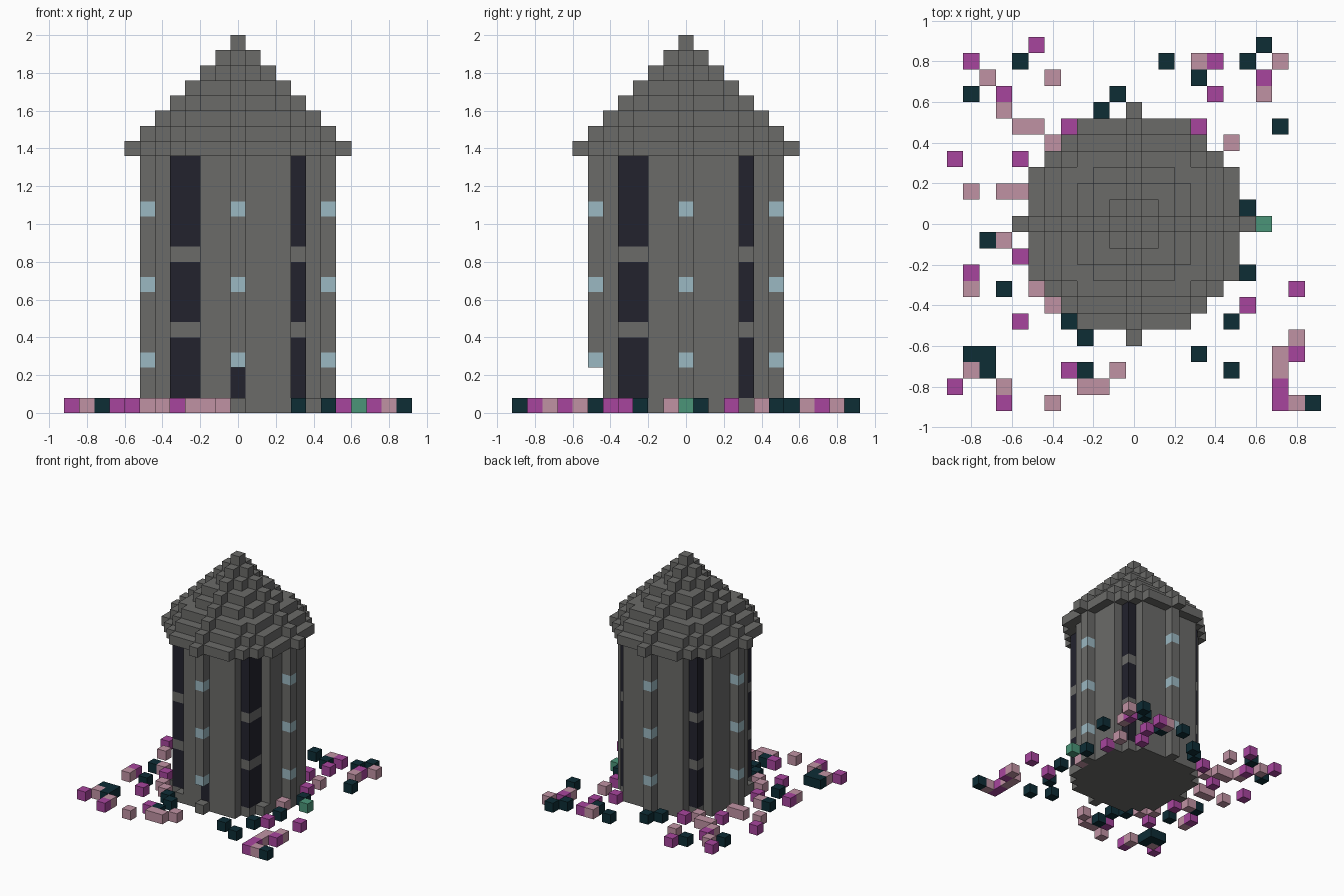
import bpy
import bmesh
from mathutils import Vector

if "Cube" in bpy.data.objects:
    bpy.data.objects.remove(bpy.data.objects["Cube"], do_unlink=True)

UNIT = 0.08  # edge of one block


def make_material(name, rgb):
    material = bpy.data.materials.new(name)
    material.use_nodes = True
    color = (*rgb, 1)
    material.diffuse_color = color
    shader = material.node_tree.nodes["Principled BSDF"]
    shader.inputs["Base Color"].default_value = color
    shader.inputs["Roughness"].default_value = 0.9
    return material


def disc(radius, layer):
    """All block cells of a round slab."""
    span = range(-radius, radius + 1)
    return {(i, j, layer) for i in span for j in span
            if i * i + j * j <= radius * radius}


def column(spots, layers):
    return {(i, j, k) for i, j in spots for k in layers}


def build_blocks(name, cells, occupied, material):
    """One mesh holding only the outer faces of the given block cells."""
    bm = bmesh.new()
    corners = {}

    def corner(point):
        key = tuple(round(c * 2) for c in point)
        if key not in corners:
            corners[key] = bm.verts.new(point * UNIT)
        return corners[key]

    for cell in sorted(cells):
        center = Vector(cell) + Vector((0, 0, 0.5))
        for axis in range(3):
            for sign in (-1, 1):
                normal = Vector((0, 0, 0))
                normal[axis] = sign
                neighbor = tuple(int(a + b) for a, b in zip(cell, normal))
                if neighbor in occupied:
                    continue
                u = Vector((0, 0, 0))
                u[(axis + 1) % 3] = 0.5
                v = normal.cross(u)
                middle = center + normal / 2
                bm.faces.new([corner(middle + s * u + t * v)
                              for s, t in ((-1, -1), (1, -1), (1, 1), (-1, 1))])
    mesh = bpy.data.meshes.new(name)
    bm.to_mesh(mesh)
    bm.free()
    mesh.materials.append(material)
    obj = bpy.data.objects.new(name, mesh)
    bpy.context.collection.objects.link(obj)


stone = make_material("grey stone", (0.145, 0.145, 0.14))
shadow = make_material("dark slate", (0.016, 0.016, 0.026))
glass = make_material("pale blue glass", (0.33, 0.48, 0.54))
magenta = make_material("magenta", (0.39, 0.06, 0.34))
pink = make_material("dusty pink", (0.53, 0.29, 0.37))
teal = make_material("deep teal", (0.004, 0.026, 0.036))
green = make_material("sea green", (0.07, 0.3, 0.19))

WALL_TOP = 17
parts = {}

# Round tower shaft with recessed corner strips
walls = set().union(*(disc(6, k) for k in range(WALL_TOP)))
walls -= column([(-3, -5), (-5, -3), (5, -3)], range(1, WALL_TOP))

# Tall dark corner strips, interrupted by stone bands
strip_spots = [(-4, -4), (-3, -4), (-4, -3), (4, -4), (4, -3), (4, 4), (-4, 4)]
bands = (0, 5, 10)
strips = column(strip_spots, [k for k in range(WALL_TOP) if k not in bands])

# Small windows on the four ribs
windows = column([(6, 0), (-6, 0), (0, 6), (0, -6)], (3, 8, 13))

# Doorway set into the front rib, with a stone step below
walls -= column([(0, -6)], (1, 2))
door = column([(0, -5)], (1, 2))

parts["tower_walls"] = (walls - strips - windows - door, stone)
parts["corner_strips"] = (strips, shadow)
parts["windows"] = (windows, glass)
parts["door"] = (door, shadow)

# Stepped cone roof with overhanging eave
roof = set().union(*(disc(7 - step, WALL_TOP + step) for step in range(8)))
parts["roof"] = (roof, stone)

# Flower blocks scattered on the ground
magenta_spots = [
    (-6, 11), (-10, 10), (-8, 8), (-11, 4), (-7, 4), (-4, 6), (4, 6), (5, 10),
    (5, 8), (8, 9), (-7, -2), (-10, -3), (-7, -6), (-11, -10), (-8, -11),
    (-4, -9), (7, -5), (10, -4), (10, -8), (9, -10), (9, -11), (6, 3)]
pink_spots = [
    (-9, 9), (-8, 7), (-7, 6), (-6, 6), (-5, 9), (-5, 5), (-10, 2), (-8, 2),
    (-7, 2), (-8, -1), (-10, -4), (-6, -4), (-5, -5), (-10, -9), (-8, -10),
    (-5, -11), (-3, -10), (-2, -10), (-1, -9), (4, 10), (9, 10), (8, 8),
    (6, 5), (9, -8), (9, -9), (10, -7), (10, -11), (6, -1)]
teal_spots = [
    (-7, 10), (-10, 8), (2, 10), (-1, 8), (-2, 7), (4, 9), (7, 10), (8, 11),
    (9, 6), (7, 1), (7, -3), (-9, -1), (-8, -4), (-4, -6), (-3, -7), (-3, -9),
    (6, -6), (4, -8), (6, -9), (11, -11), (-10, -8), (-9, -8), (-9, -9)]
parts["magenta_flowers"] = (column(magenta_spots, [0]), magenta)
parts["pink_flowers"] = (column(pink_spots, [0]), pink)
parts["teal_shrubs"] = (column(teal_spots, [0]), teal)
parts["green_shrub"] = (column([(8, 0)], [0]), green)

occupied = set().union(*(cells for cells, _ in parts.values()))
for part_name, (cells, material) in parts.items():
    build_blocks(part_name, cells, occupied, material)
